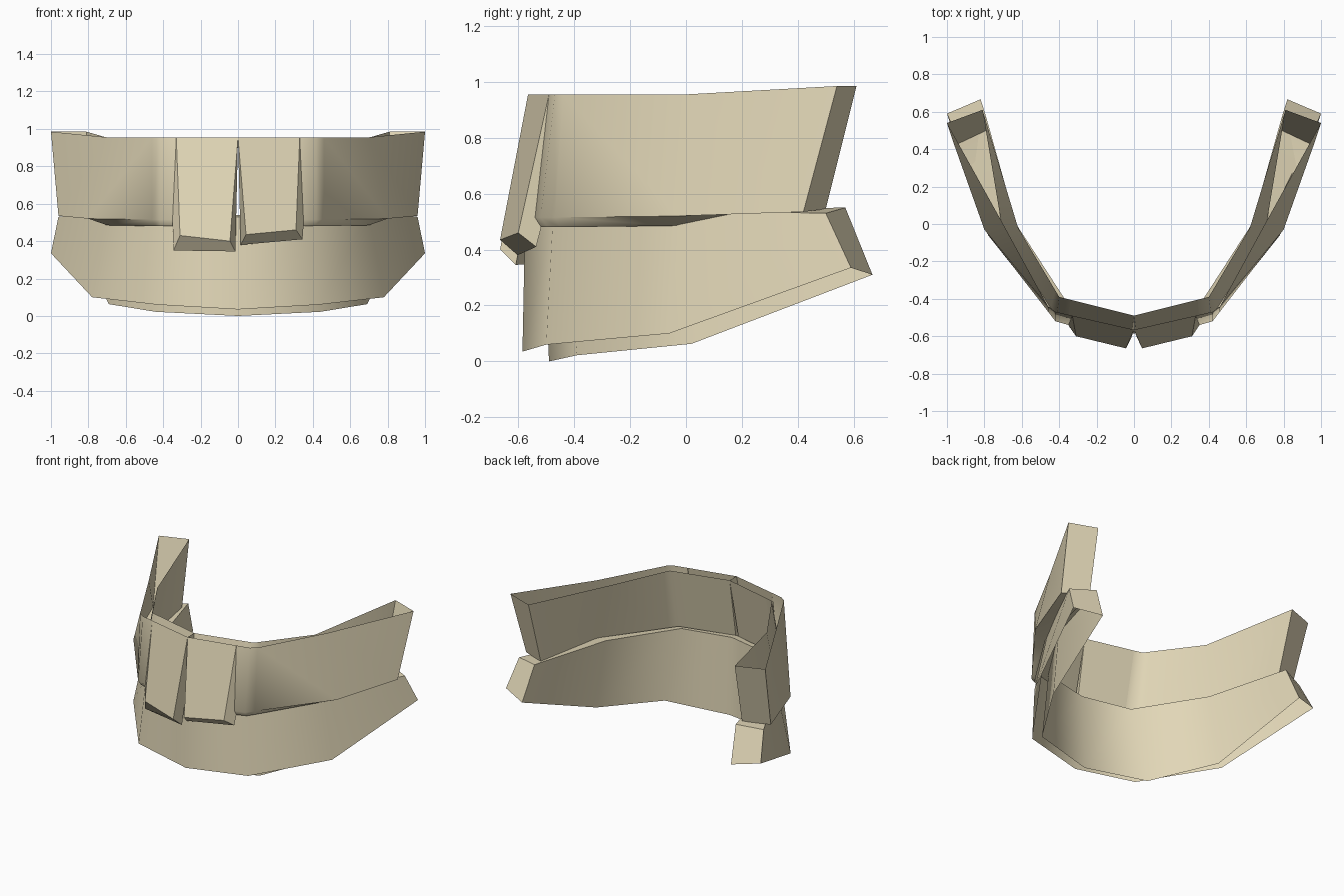
import bpy, math

if "Cube" in bpy.data.objects:
    bpy.data.objects.remove(bpy.data.objects["Cube"])

enamel = bpy.data.materials.new("ivory enamel")
enamel.diffuse_color = (0.76, 0.68, 0.475, 1)
enamel.use_nodes = True
enamel.node_tree.nodes["Principled BSDF"].inputs["Base Color"].default_value = enamel.diffuse_color


def make_object(name, verts, faces, angle):
    mesh = bpy.data.meshes.new(name)
    mesh.from_pydata(verts, [], faces)
    mesh.materials.append(enamel)
    obj = bpy.data.objects.new(name, mesh)
    bpy.context.collection.objects.link(obj)
    bpy.ops.object.select_all(action='DESELECT')
    obj.select_set(True)
    bpy.context.view_layer.objects.active = obj
    bpy.ops.object.mode_set(mode='EDIT')
    bpy.ops.mesh.select_all(action='SELECT')
    bpy.ops.mesh.normals_make_consistent(inside=False)
    bpy.ops.object.mode_set(mode='OBJECT')
    bpy.ops.object.shade_smooth_by_angle(angle=math.radians(angle))
    return obj


def channel(name, rails, caps):
    """Channel open on its gum side, with end caps at the given stations.
    rails: gum outer, bite outer, bite inner, gum inner."""
    n = len(rails[0])
    verts = [p for r in rails for p in r]
    faces = [(k * n + i, k * n + i + 1, (k + 1) * n + i + 1, (k + 1) * n + i)
             for k in range(3) for i in range(n - 1)]
    faces += [tuple(k * n + e for k in range(4)) for e in caps]
    return make_object(name, verts, faces, 58)


# upper row: one channel on each side of the front teeth
upper = [
    [(.33, -.49, .955), (.42, -.469, .955), (.46, -.44, .955),
     (.70, 0, .955), (1, .54, .985)],
    [(.35, -.54, .515), (.42, -.52, .515), (.46, -.468, .515),
     (.80, -.03, .52), (.96, .42, .535)],
    [(.35, -.518, .48), (.415, -.495, .48), (.445, -.45, .48),
     (.70, -.05, .485), (.79, .50, .545)],
    [(.34, -.405, .955), (.40, -.39, .955), (.422, -.353, .953),
     (.62, -.02, .93), (.81, .61, .985)],
]
for side, s in (("right", 1), ("left", -1)):
    channel("upper_arch_" + side,
            [[(s * x, y, z) for x, y, z in r] for r in upper], [4])

# lower row: one channel all the way round
lower = [
    [(0, -.585, .035), (.43, -.50, .06), (.78, -.06, .10), (1, .59, .335)],
    [(0, -.575, .53), (.39, -.475, .53), (.70, -.02, .54), (.96, .50, .53)],
    [(0, -.515, .54), (.345, -.44, .54), (.63, 0, .545), (.79, .57, .55)],
    [(0, -.49, 0), (.44, -.39, .022), (.69, .02, .063), (.82, .667, .31)],
]
channel("lower_arch",
        [[(-x, y, z) for x, y, z in r[:0:-1]] + r for r in lower], [0, 6])


def incisor(name, s, front, back):
    """Hollow wedge tooth; front and back give bottom heights (inner, outer)."""
    back_y = (-.49 - .195 * (.955 - back[0]), -.405 - .24 * (.955 - back[1]))
    verts = [(0, -.565, .955), (.33, -.49, .955),
             (.043, -.665, front[0]), (.31, -.60, front[1]),
             (.014, back_y[0], back[0]), (.345, back_y[1], back[1]),
             (0, -.49, .955), (.34, -.405, .955),
             (.35, -.54, .515), (.35, -.518, .48)]
    # front, biting edge, back, middle side, outer step
    faces = [(0, 1, 3, 2), (2, 3, 5, 4), (4, 5, 9, 7, 6),
             (0, 2, 4, 6), (1, 8, 9, 5, 3)]
    return make_object(name, [(s * x, y, z) for x, y, z in verts], faces, 15)


# two slightly uneven front teeth
incisor("front_tooth_right", 1, (.435, .46), (.38, .41))
incisor("front_tooth_left", -1, (.40, .43), (.345, .35))
